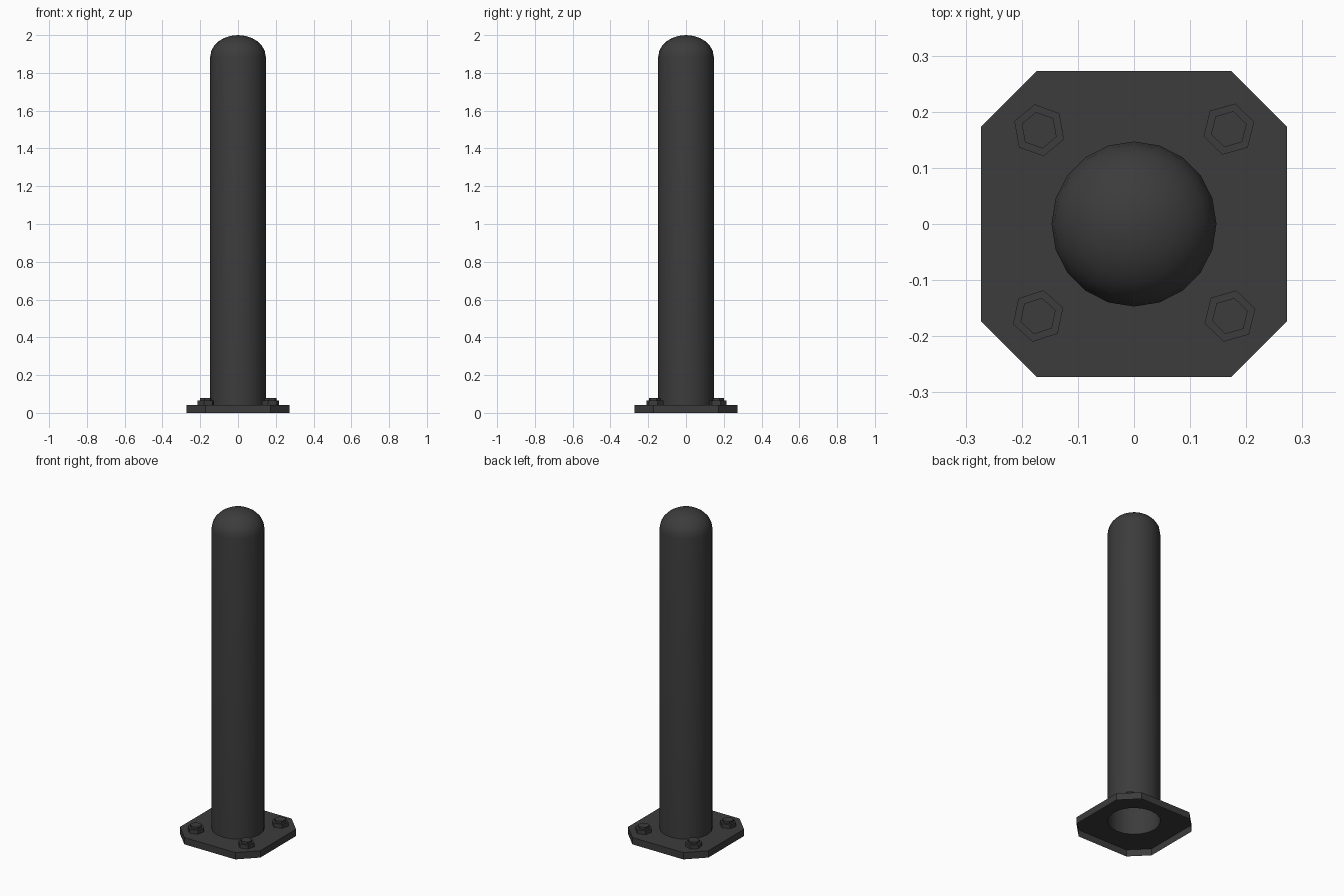
import bpy, bmesh, math
from mathutils import Matrix, Vector

cube = bpy.data.objects.get("Cube")
if cube:
    bpy.data.objects.remove(cube, do_unlink=True)

POST_R, SIDES = 0.147, 20
HALF, CUT, PLATE_TOP = 0.273, 0.173, 0.042

paint = bpy.data.materials.new("dark grey metal")
paint.use_nodes = True
paint.diffuse_color = (0.045, 0.045, 0.045, 1)
paint.node_tree.nodes["Principled BSDF"].inputs["Base Color"].default_value = paint.diffuse_color


def finish(bm, name, smooth=False):
    bmesh.ops.recalc_face_normals(bm, faces=bm.faces)
    mesh = bpy.data.meshes.new(name)
    bm.to_mesh(mesh)
    bm.free()
    mesh.materials.append(paint)
    obj = bpy.data.objects.new(name, mesh)
    bpy.context.collection.objects.link(obj)
    if smooth:
        bpy.ops.object.select_all(action='DESELECT')
        obj.select_set(True)
        bpy.context.view_layer.objects.active = obj
        bpy.ops.object.shade_smooth_by_angle(angle=math.radians(40))
    return obj


def loop_edges(bm, points):
    verts = [bm.verts.new(p) for p in points]
    return [bm.edges.new((a, b)) for a, b in zip(verts, verts[1:] + verts[:1])]


def circle(radius, z):
    return [Vector((radius * math.cos(math.tau * i / SIDES),
                    radius * math.sin(math.tau * i / SIDES), z)) for i in range(SIDES)]


# Post: hollow tube, open at the foot, with a rounded cap
DOME_START, DOME_STEPS = 1.885, 6
bm = bmesh.new()
previous = loop_edges(bm, circle(POST_R, PLATE_TOP))
for step in range(DOME_STEPS):
    a = math.pi / 2 * step / DOME_STEPS
    ring = loop_edges(bm, circle(POST_R * math.cos(a),
                                 DOME_START + (2 - DOME_START) * math.sin(a)))
    bmesh.ops.bridge_loops(bm, edges=previous + ring)
    previous = ring
tip = bm.verts.new((0, 0, 2))
for edge in previous:
    bm.faces.new((*edge.verts, tip))
finish(bm, "post", smooth=True)

# Base plate: cut-corner shell, open below, with a hole under the post
bm = bmesh.new()
outline = []
for quarter in range(4):
    turn = Matrix.Rotation(quarter * math.pi / 2, 3, 'Z')
    outline += [turn @ Vector((HALF, CUT, PLATE_TOP)), turn @ Vector((CUT, HALF, PLATE_TOP))]
rim = loop_edges(bm, outline)
hole = loop_edges(bm, circle(POST_R, PLATE_TOP))
bmesh.ops.triangle_fill(bm, use_beauty=True, edges=rim + hole, normal=(0, 0, 1))
skirt = bmesh.ops.extrude_edge_only(bm, edges=rim)
bmesh.ops.translate(bm, vec=(0, 0, -PLATE_TOP),
                    verts=[v for v in skirt["geom"] if isinstance(v, bmesh.types.BMVert)])
finish(bm, "base_plate")


# Bolts: wide hexagonal nut with a narrower hexagonal head, each turned a little
def hexagon(bm, radius, bottom, top):
    bmesh.ops.create_cone(bm, cap_ends=True, segments=6, radius1=radius, radius2=radius,
                          depth=top - bottom,
                          matrix=Matrix.Translation((0, 0, (top + bottom) / 2)))


BOLTS = {"back_right": (-0.169, 0.167, 10), "back_left": (0.169, 0.169, -14),
         "front_right": (-0.171, -0.164, -12), "front_left": (0.171, -0.164, -14)}
for place, (x, y, turn) in BOLTS.items():
    bm = bmesh.new()
    hexagon(bm, 0.047, PLATE_TOP, 0.066)
    hexagon(bm, 0.033, 0.066, 0.079)
    bolt = finish(bm, place + "_bolt")
    bolt.location = (x, y, 0)
    bolt.rotation_euler.z = math.radians(turn)
